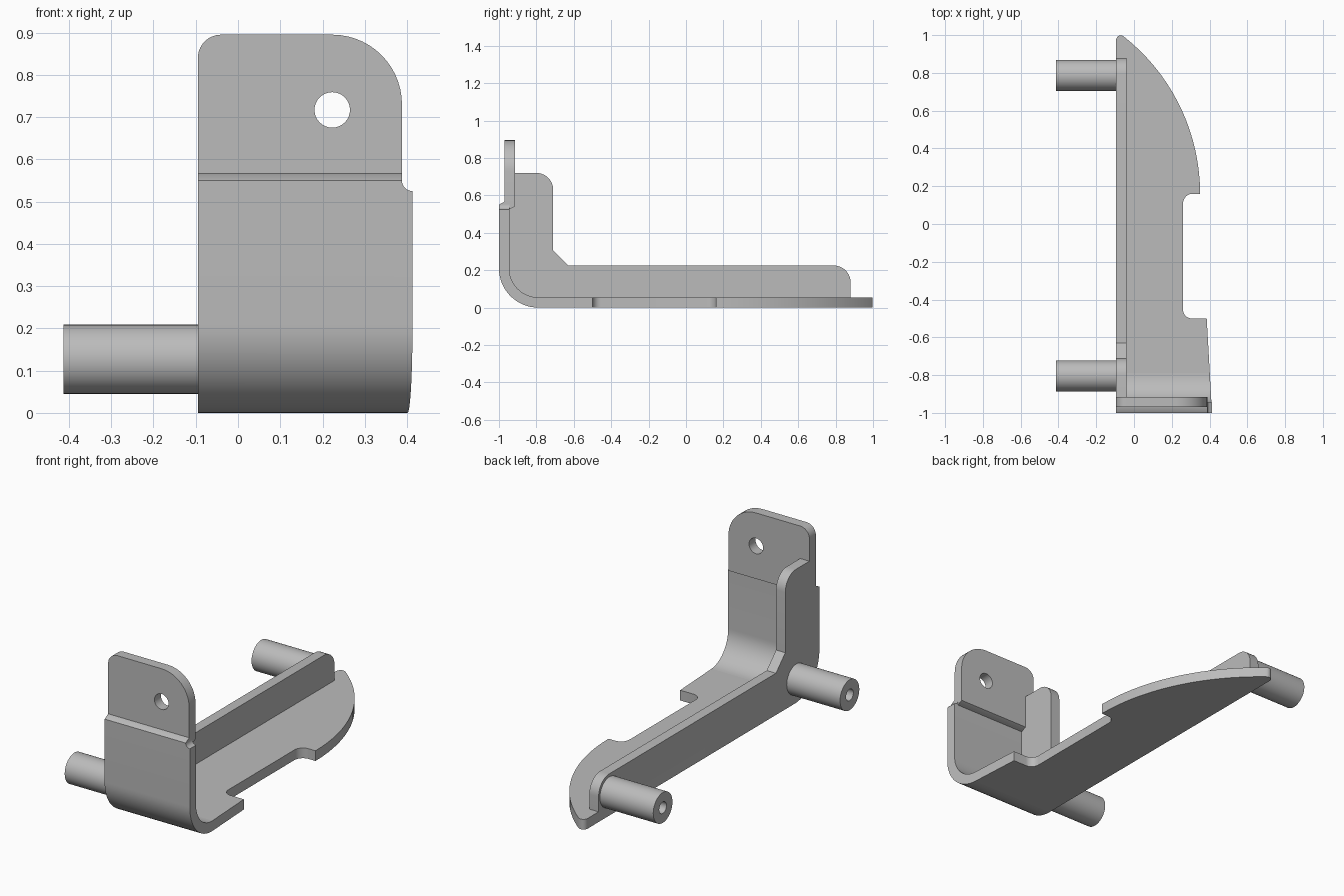
import bpy, bmesh
from math import sin, cos, pi, radians, tan, sqrt
from mathutils import Vector

cube = bpy.data.objects.get("Cube")
if cube:
    bpy.data.objects.remove(cube)

grey = bpy.data.materials.new("plain grey metal")
grey.use_nodes = True
grey.diffuse_color = (0.5, 0.5, 0.5, 1)
grey.node_tree.nodes["Principled BSDF"].inputs["Base Color"].default_value = (0.5, 0.5, 0.5, 1)

LEFT, RIGHT = -0.095, 0.388      # edges of the bracket in x
T = 0.055                        # sheet thickness
FRONT, INNER = -1.0, -0.945      # front wall faces
BEND_Y, BEND_R = -0.79, 0.21     # bend centre (y) and outer radius
STEP = 0.525                     # height where the front wall jogs back


def arc(cx, cy, r, a0, a1, n=16):
    """Points along an arc, angles in degrees."""
    angles = [radians(a0 + (a1 - a0) * i / n) for i in range(n + 1)]
    return [(cx + r * cos(a), cy + r * sin(a)) for a in angles]


def rounded(corners, n=10):
    """Outline from (u, v) or (u, v, radius) corners, with filleted corners."""
    out = []
    for i, c in enumerate(corners):
        p = Vector(c[:2])
        if len(c) == 2:
            out.append(tuple(p))
            continue
        a = (Vector(corners[i - 1][:2]) - p).normalized()
        b = (Vector(corners[(i + 1) % len(corners)][:2]) - p).normalized()
        half = a.angle(b) / 2
        centre = p + (a + b).normalized() * c[2] / sin(half)
        start = p + a * c[2] / tan(half) - centre
        end = p + b * c[2] / tan(half) - centre
        sweep = pi - 2 * half
        for k in range(n + 1):
            t = k / n
            q = (start * sin((1 - t) * sweep) + end * sin(t * sweep)) / sin(sweep)
            out.append(tuple(centre + q))
    return out


def plate(name, loops, axis, w0, w1, reshape=None):
    """Extrude closed outlines (the first outer, others holes) along an axis."""
    place = {"x": lambda u, v, w: (w, u, v),
             "y": lambda u, v, w: (u, w, v),
             "z": lambda u, v, w: (u, v, w)}[axis]
    bm = bmesh.new()
    edges = []
    for loop in loops:
        vs = [bm.verts.new(place(u, v, w0)) for u, v in loop]
        edges += [bm.edges.new((vs[i - 1], vs[i])) for i in range(len(vs))]
    bmesh.ops.triangle_fill(bm, edges=edges, use_beauty=True, use_dissolve=False)
    made = bmesh.ops.extrude_face_region(bm, geom=bm.faces[:])["geom"]
    top = [g for g in made if isinstance(g, bmesh.types.BMVert)]
    bmesh.ops.translate(bm, verts=top, vec=place(0, 0, w1 - w0))
    if reshape:
        for v in bm.verts:
            reshape(v)
    bmesh.ops.recalc_face_normals(bm, faces=bm.faces[:])
    mesh = bpy.data.meshes.new(name)
    bm.to_mesh(mesh)
    bm.free()
    mesh.materials.append(grey)
    obj = bpy.data.objects.new(name, mesh)
    bpy.context.collection.objects.link(obj)
    bpy.ops.object.select_all(action="DESELECT")
    obj.select_set(True)
    bpy.context.view_layer.objects.active = obj
    bpy.ops.object.shade_smooth_by_angle(angle=radians(30))
    return obj


def flare(y):
    """Slanted right-hand edge of the front half."""
    return 0.385 + (-0.5 - y) * 0.056


# Floor plate: notched on one side, sweeping curve to a rounded tip
R = 1.06
cx, cy = 0.35 - R, 0.16
tip_y = cy + sqrt(R * R - (LEFT - cx) ** 2)
tip_angle = Vector((1, 0)).angle(Vector((LEFT - cx, tip_y - cy))) * 180 / pi
sweep = arc(cx, cy, R, 0, tip_angle, 18)
floor = [(LEFT, BEND_Y), (flare(BEND_Y), BEND_Y), (flare(-0.5), -0.5),
         (0.26, -0.5, 0.045), (0.26, 0.16, 0.05)] + sweep[:-1] + [(LEFT, tip_y, 0.025)]
plate("floor_plate", [rounded(floor)], "z", 0, T)

# Bent front wall, with its right edge following the slant
outer_bend = arc(BEND_Y, BEND_R, BEND_R, 270, 180)
inner_bend = arc(BEND_Y, BEND_R, BEND_R - T, 180, 270)


def slant(v):
    if v.co.x > 0:
        v.co.x = flare(v.co.y)


wall = outer_bend + [(FRONT, STEP), (INNER, STEP)] + inner_bend
plate("front_wall", [wall], "x", LEFT, 0.4, slant)

# Jog between the wall and the tab, with a small fillet at its side
jog = [(FRONT, STEP), (FRONT, 0.55), (-0.97, 0.567), (-0.915, 0.567),
       (-0.915, 0.54), (INNER, STEP)]
plate("wall_jog", [jog], "x", LEFT, RIGHT)
fillet = [(RIGHT, STEP)] + arc(0.413, 0.55, 0.025, 270, 180, 8)
plate("jog_fillet", [fillet], "y", FRONT, INNER)

# Mounting tab with a round hole
tab = rounded([(LEFT, 0.567), (RIGHT, 0.567), (RIGHT, 0.895, 0.165), (LEFT, 0.895, 0.055)], 14)
hole = arc(0.223, 0.717, 0.042, 0, 360, 32)[:-1]
plate("mounting_tab", [tab, hole], "y", -0.97, -0.915)

# L-shaped side wall
side = [(INNER, STEP), (-0.915, 0.54), (-0.915, 0.72), (-0.71, 0.72, 0.09),
        (-0.71, 0.305), (-0.63, 0.225), (0.88, 0.225, 0.09), (0.88, T)]
plate("side_wall", [rounded(side) + inner_bend[::-1]], "x", LEFT, LEFT + T)

# Hollow pins
for name, y in (("front_pin", -0.804), ("rear_pin", 0.787)):
    rings = [arc(y, 0.127, r, 0, 360, 40)[:-1] for r in (0.082, 0.031)]
    plate(name, rings, "x", -0.413, LEFT)
